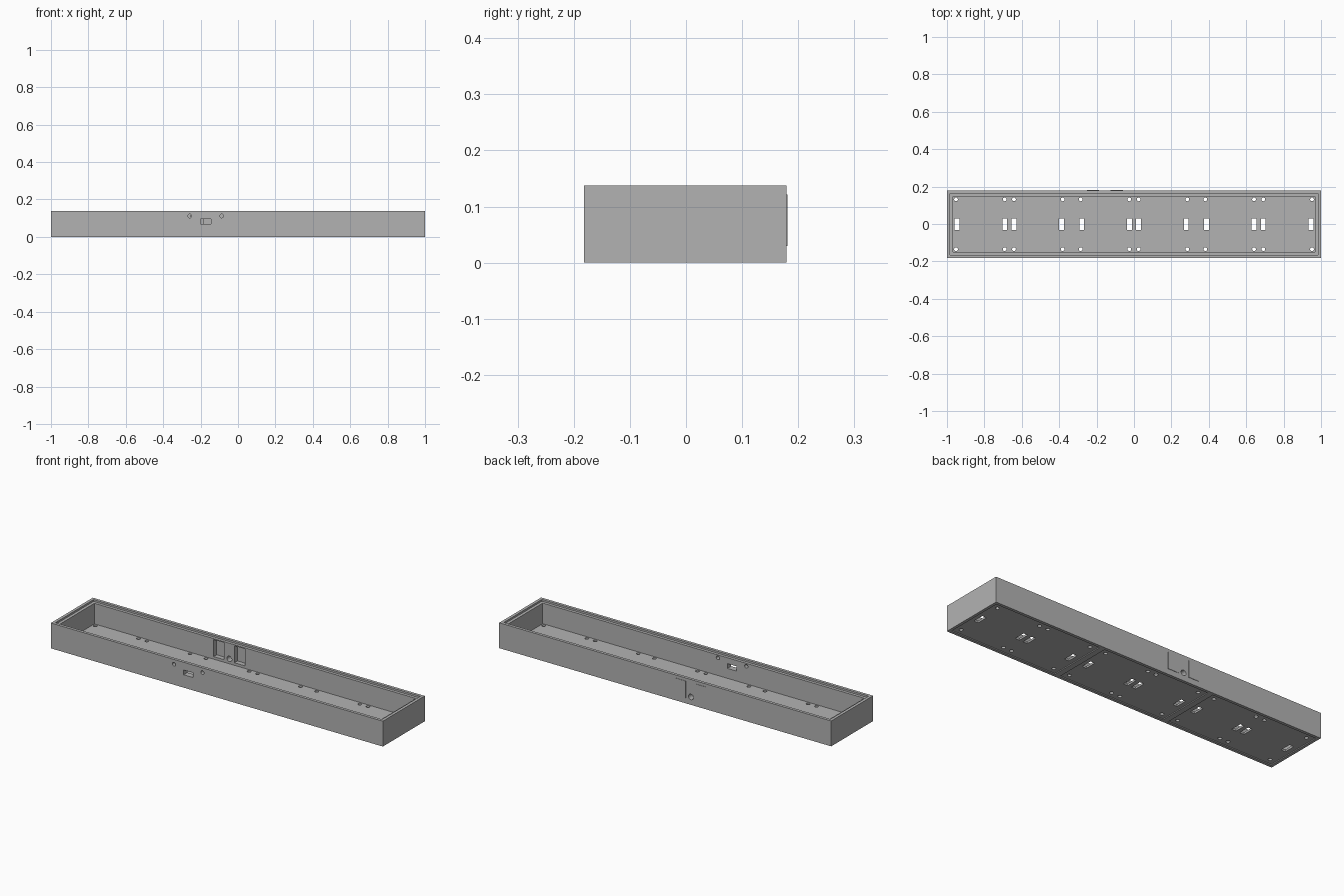
import bpy, bmesh, math
from mathutils import Matrix, Vector

old = bpy.data.objects.get("Cube")
if old:
    bpy.data.objects.remove(old)

X, Y0, Y1, H = 1.0, -0.182, 0.179, 0.138
MID = (Y0 + Y1) / 2
FLOOR, WALL, LIP = 0.016, 0.032, 0.016
TILE = 2 / 3

grey = bpy.data.materials.new("mid grey")
grey.use_nodes = True
COLOR = (0.45, 0.45, 0.45, 1)
grey.diffuse_color = COLOR
grey.node_tree.nodes["Principled BSDF"].inputs["Base Color"].default_value = COLOR


def box(bm, x0, x1, y0, y1, z0, z1):
    size = Matrix.Diagonal((x1 - x0, y1 - y0, z1 - z0, 1))
    centre = Matrix.Translation(((x0 + x1) / 2, (y0 + y1) / 2, (z0 + z1) / 2))
    bmesh.ops.create_cube(bm, size=1, matrix=centre @ size)


def rod(bm, centre, radius, length, axis):
    turn = Matrix.Rotation(math.pi / 2, 4, "X") if axis == "Y" else Matrix()
    bmesh.ops.create_cone(bm, cap_ends=True, segments=24, radius1=radius, radius2=radius,
                          depth=length, matrix=Matrix.Translation(Vector(centre)) @ turn)


def make(name, bm):
    mesh = bpy.data.meshes.new(name)
    bm.to_mesh(mesh)
    bm.free()
    mesh.materials.append(grey)
    obj = bpy.data.objects.new(name, mesh)
    bpy.context.collection.objects.link(obj)
    return obj


def cut(target, bm):
    cutter = make("cutter", bm)
    cutter.hide_render = True
    mod = target.modifiers.new("cut", "BOOLEAN")
    mod.operation, mod.solver, mod.object = "DIFFERENCE", "EXACT", cutter
    bpy.context.view_layer.objects.active = target
    bpy.ops.object.modifier_apply(modifier=mod.name)
    bpy.data.objects.remove(cutter)


# Outer block with the raised plates on the back
bm = bmesh.new()
box(bm, -X, X, Y0, Y1, 0, H)
tray = make("tray", bm)

# Main cavity, then the rebate round the rim
bm = bmesh.new()
box(bm, -X + WALL, X - WALL, Y0 + WALL, Y1 - WALL, FLOOR, H + 0.1)
cut(tray, bm)
bm = bmesh.new()
box(bm, -X + LIP, X - LIP, Y0 + LIP, Y1 - LIP, H - 0.01, H + 0.1)
cut(tray, bm)

# Shallow underside recess for each of the three tiles
bm = bmesh.new()
for i in (-1, 0, 1):
    c = i * TILE
    box(bm, c - 0.318, c + 0.318, Y0 + 0.016, Y1 - 0.016, -0.1, 0.005)
cut(tray, bm)

# Floor slots and screw holes, mirrored within each tile
bm = bmesh.new()
for i in (-1, 0, 1):
    for off in (-0.285, -0.025, 0.025, 0.285):
        x = i * TILE + off
        for side in (-1, 1):
            rod(bm, (x, MID + side * 0.133, 0), 0.01, 0.1, "Z")
        sx = i * TILE + off * 0.98
        box(bm, sx - 0.013, sx + 0.013, MID - 0.031, MID + 0.031, -0.05, 0.05)
cut(tray, bm)

# Front socket opening with two screw holes, and the round back hole
bm = bmesh.new()
box(bm, -0.2, -0.145, Y0 - 0.05, Y0 + 0.06, 0.07, 0.096)
for x in (-0.258, -0.087):
    rod(bm, (x, Y0, 0.112), 0.01, 0.12, "Y")
rod(bm, (-0.155, Y1, 0.043), 0.015, 0.12, "Y")
cut(tray, bm)

# Pockets through the back wall, closed by thin outer plates
PLATES = ((-0.25, -0.186), (-0.125, -0.06))
bm = bmesh.new()
for x0, x1 in PLATES:
    box(bm, x0, x1, Y1 - 0.06, Y1 + 0.05, 0.03, 0.122)
cut(tray, bm)
bm = bmesh.new()
for x0, x1 in PLATES:
    box(bm, x0, x1, Y1 - 0.006, Y1 + 0.002, 0.03, 0.122)
make("back_plates", bm)
